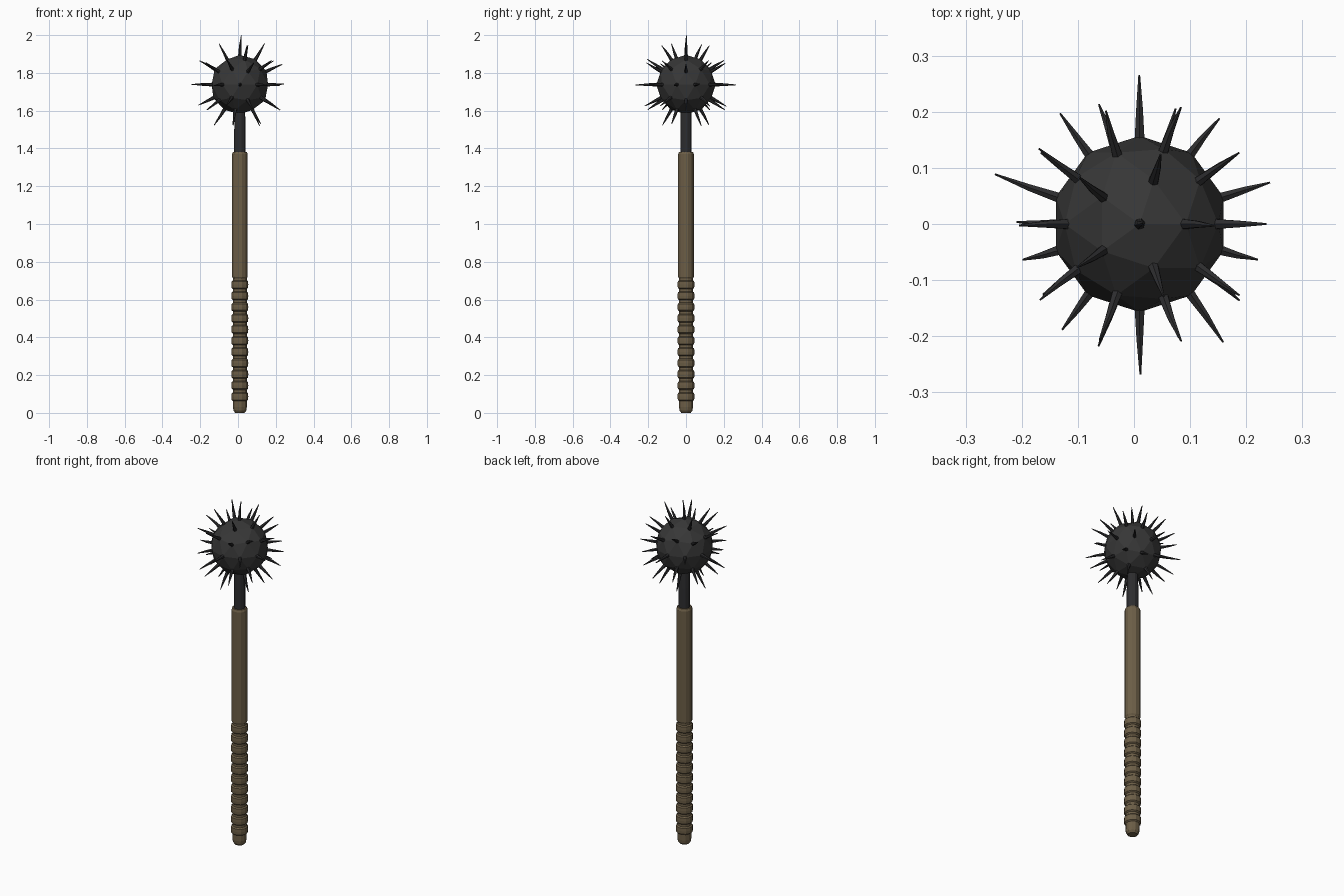
import bpy, bmesh, math, random
from mathutils import Vector

cube = bpy.data.objects.get("Cube")
if cube:
    bpy.data.objects.remove(cube, do_unlink=True)

random.seed(4)
AXIS_X = 0.01
CENTRE = Vector((AXIS_X, 0, 1.738))
RADIUS = 0.157


def material(name, rgb):
    m = bpy.data.materials.new(name)
    m.use_nodes = True
    m.diffuse_color = (*rgb, 1)
    m.node_tree.nodes["Principled BSDF"].inputs["Base Color"].default_value = (*rgb, 1)
    return m


wood = material("brown wood", (0.15, 0.112, 0.062))
iron = material("dark iron", (0.038, 0.038, 0.038))
spike_iron = material("black iron", (0.026, 0.026, 0.028))


def add_object(name, bm, mat):
    bmesh.ops.recalc_face_normals(bm, faces=bm.faces[:])
    mesh = bpy.data.meshes.new(name)
    bm.to_mesh(mesh)
    bm.free()
    mesh.materials.append(mat)
    obj = bpy.data.objects.new(name, mesh)
    bpy.context.collection.objects.link(obj)
    return obj


def tube(bm, path, sides):
    """Skin rings of (centre, radius), facing along the whole path, and cap both ends."""
    turn = (path[-1][0] - path[0][0]).to_track_quat("Z", "Y")
    rings = []
    for centre, radius in path:
        ring = []
        for i in range(sides):
            a = math.tau * (i + 0.5) / sides
            ring.append(bm.verts.new(centre + turn @ Vector((radius * math.cos(a), radius * math.sin(a), 0))))
        rings.append(ring)
    for low, high in zip(rings, rings[1:]):
        for i in range(sides):
            j = (i + 1) % sides
            bm.faces.new((low[i], low[j], high[j], high[i]))
    bm.faces.new(rings[0][::-1])
    bm.faces.new(rings[-1])


def turned(name, profile, mat):
    bm = bmesh.new()
    tube(bm, [(Vector((AXIS_X, 0, z)), r) for r, z in profile], 12)
    return add_object(name, bm, mat)


# Wooden handle: rounded butt, ribbed grip, plain upper length
profile = [(0.026, 0), (0.035, 0.012), (0.038, 0.03)]
for i in range(11):
    z = 0.086 + i * 0.0593
    profile += [(0.038, z - 0.023), (0.045, z - 0.017), (0.046, z),
                (0.045, z + 0.017), (0.038, z + 0.023)]
profile += [(0.038, 0.712), (0.043, 0.72), (0.043, 1.37), (0.038, 1.382)]
turned("handle", profile, wood)

# Iron neck between handle and head
turned("neck", [(0.031, 1.36), (0.031, 1.5), (0.028, 1.63)], spike_iron)

# Faceted head
bm = bmesh.new()
bmesh.ops.create_icosphere(bm, subdivisions=2, radius=RADIUS)
directions = [v.co.normalized() for v in bm.verts]
bmesh.ops.translate(bm, verts=bm.verts[:], vec=CENTRE)
add_object("head", bm, iron)

# One spike on each corner of the head, except where the neck joins
equator = [0.25, 0.236, 0.27, 0.237, 0.27, 0.222, 0.24, 0.265, 0.26, 0.221]
bm = bmesh.new()
for d in directions:
    if d.z < -0.95:
        continue
    reach = 0.25
    lean = Vector([random.uniform(-0.006, 0.006) for _ in range(3)])
    if d.z > 0.95:
        reach, lean = 0.262, Vector((0.008, 0.002, 0))
    elif abs(d.z) < 0.1:
        step = round((math.degrees(math.atan2(d.y, d.x)) - 18) / 36) % 10
        reach = equator[step]
    base = CENTRE + d * (RADIUS - 0.012)
    tip = CENTRE + d * reach + lean
    middle = base.lerp(tip, 0.5) - lean * 0.3
    tube(bm, [(base, 0.0105), (middle, 0.0068), (tip, 0.0018)], 6)
add_object("spikes", bm, spike_iron)
